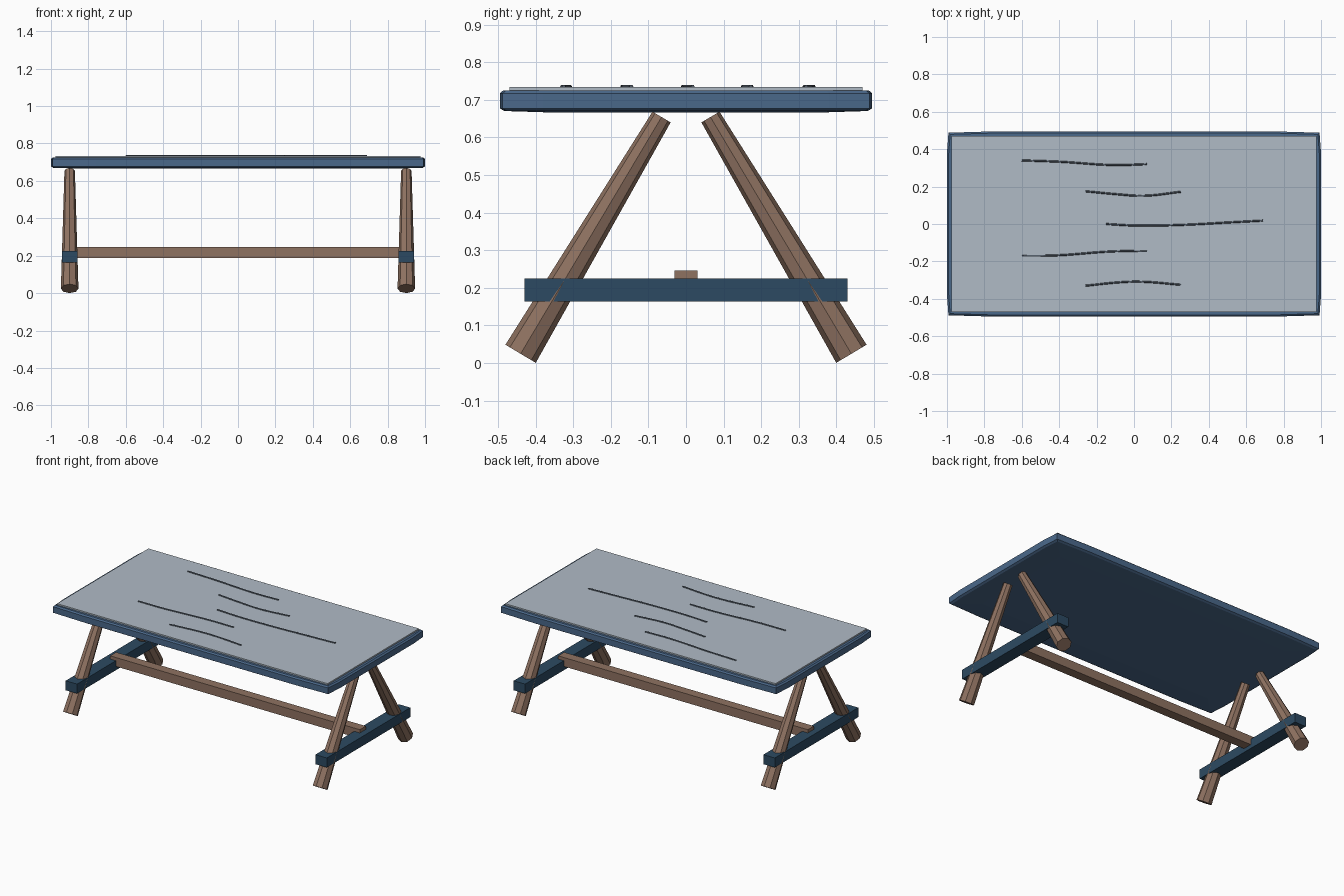
import bpy, bmesh, math
from mathutils import Matrix, Vector

if "Cube" in bpy.data.objects:
    bpy.data.objects.remove(bpy.data.objects["Cube"], do_unlink=True)


def material(name, rgb):
    lin = [((c / 255 + 0.055) / 1.055) ** 2.4 for c in rgb] + [1.0]
    m = bpy.data.materials.new(name)
    m.use_nodes = True
    m.diffuse_color = lin
    bsdf = next(n for n in m.node_tree.nodes if n.type == "BSDF_PRINCIPLED")
    bsdf.inputs["Base Color"].default_value = lin
    bsdf.inputs["Roughness"].default_value = 0.8
    return m


BLUE = material("slab blue", (74, 104, 138))
PALE = material("pale grey", (176, 187, 198))
NAVY = material("brace navy", (44, 74, 98))
WOOD = material("brown wood", (143, 114, 97))
DARK = material("grain grey", (84, 94, 106))


def finish(name, bm, mat):
    bmesh.ops.recalc_face_normals(bm, faces=bm.faces)
    me = bpy.data.meshes.new(name)
    bm.to_mesh(me)
    bm.free()
    me.materials.append(mat)
    ob = bpy.data.objects.new(name, me)
    bpy.context.collection.objects.link(ob)
    return ob


def box(name, lo, hi, mat):
    lo, hi = Vector(lo), Vector(hi)
    bm = bmesh.new()
    bmesh.ops.create_cube(bm, size=1, matrix=Matrix.Translation((lo + hi) / 2)
                          @ Matrix.Diagonal((*(hi - lo), 1)))
    return finish(name, bm, mat)


# Tabletop: slightly bowed outline lofted through bevelled rings
quarter = [(1.0, 0.38), (0.992, 0.488), (0.76, 0.495)]
outline = (quarter + [(-x, y) for x, y in reversed(quarter)]
           + [(-x, -y) for x, y in quarter]
           + [(x, -y) for x, y in reversed(quarter)])
rings = [(0.14, 0.666), (0.012, 0.670), (0, 0.677), (0, 0.717), (0.009, 0.725)]
bm = bmesh.new()
loops = [[bm.verts.new((x * (1 - d), y * (1 - 2 * d), z)) for x, y in outline]
         for d, z in rings]
n = len(outline)
for a, b in zip(loops, loops[1:]):
    for i in range(n):
        j = (i + 1) % n
        bm.faces.new((a[i], a[j], b[j], b[i]))
bm.faces.new(loops[0])
bm.faces.new(loops[-1])
finish("tabletop", bm, BLUE)

# Pale surface panel
box("surface_panel", (-0.975, -0.47, 0.7245), (0.975, 0.47, 0.734), PALE)

# Raised grain lines on the panel
grain = [
    [(-0.6, 0.34), (-0.4, 0.333), (-0.1, 0.315), (0.07, 0.32)],
    [(-0.26, 0.175), (-0.1, 0.16), (0.05, 0.151), (0.25, 0.172)],
    [(-0.15, 0.0), (0.0, -0.008), (0.25, -0.005), (0.5, 0.008), (0.69, 0.018)],
    [(-0.6, -0.17), (-0.42, -0.168), (-0.1, -0.146), (0.07, -0.146)],
    [(-0.26, -0.33), (-0.05, -0.31), (0.05, -0.309), (0.25, -0.325)],
]
for k, pts in enumerate(grain, 1):
    cu = bpy.data.curves.new(f"grain_line_{k}", "CURVE")
    cu.dimensions = "3D"
    cu.bevel_depth = 0.005
    cu.bevel_resolution = 1
    cu.resolution_u = 6
    cu.use_fill_caps = True
    sp = cu.splines.new("BEZIER")
    sp.bezier_points.add(len(pts) - 1)
    for bp, (x, y) in zip(sp.bezier_points, pts):
        bp.co = (x, y, 0.735)
        bp.handle_left_type = bp.handle_right_type = "AUTO"
    cu.materials.append(DARK)
    bpy.context.collection.objects.link(bpy.data.objects.new(cu.name, cu))

# Splayed tapered legs and a cross brace at each end
foot, head = Vector((0.44, 0.0243)), Vector((0.065, 0.654))
run = head - foot
tilt = math.atan2(-run.x, run.y)
mid = (foot + head) / 2
for sx, end in ((1, "left"), (-1, "right")):
    for sy, side in ((-1, "front"), (1, "back")):
        bm = bmesh.new()
        bmesh.ops.create_cone(
            bm, cap_ends=True, segments=8, radius1=0.047, radius2=0.028,
            depth=run.length,
            matrix=Matrix.Translation((sx * 0.9, sy * mid.x, mid.y))
            @ Matrix.Rotation(sy * tilt, 4, "X"))
        finish(f"{side}_{end}_leg", bm, WOOD)
    box(f"{end}_cross_brace", (sx * 0.9 - 0.041, -0.43, 0.163),
        (sx * 0.9 + 0.041, 0.43, 0.225), NAVY)

# Long stretcher joining the braces
box("stretcher", (-0.9, -0.031, 0.188), (0.9, 0.031, 0.246), WOOD)
